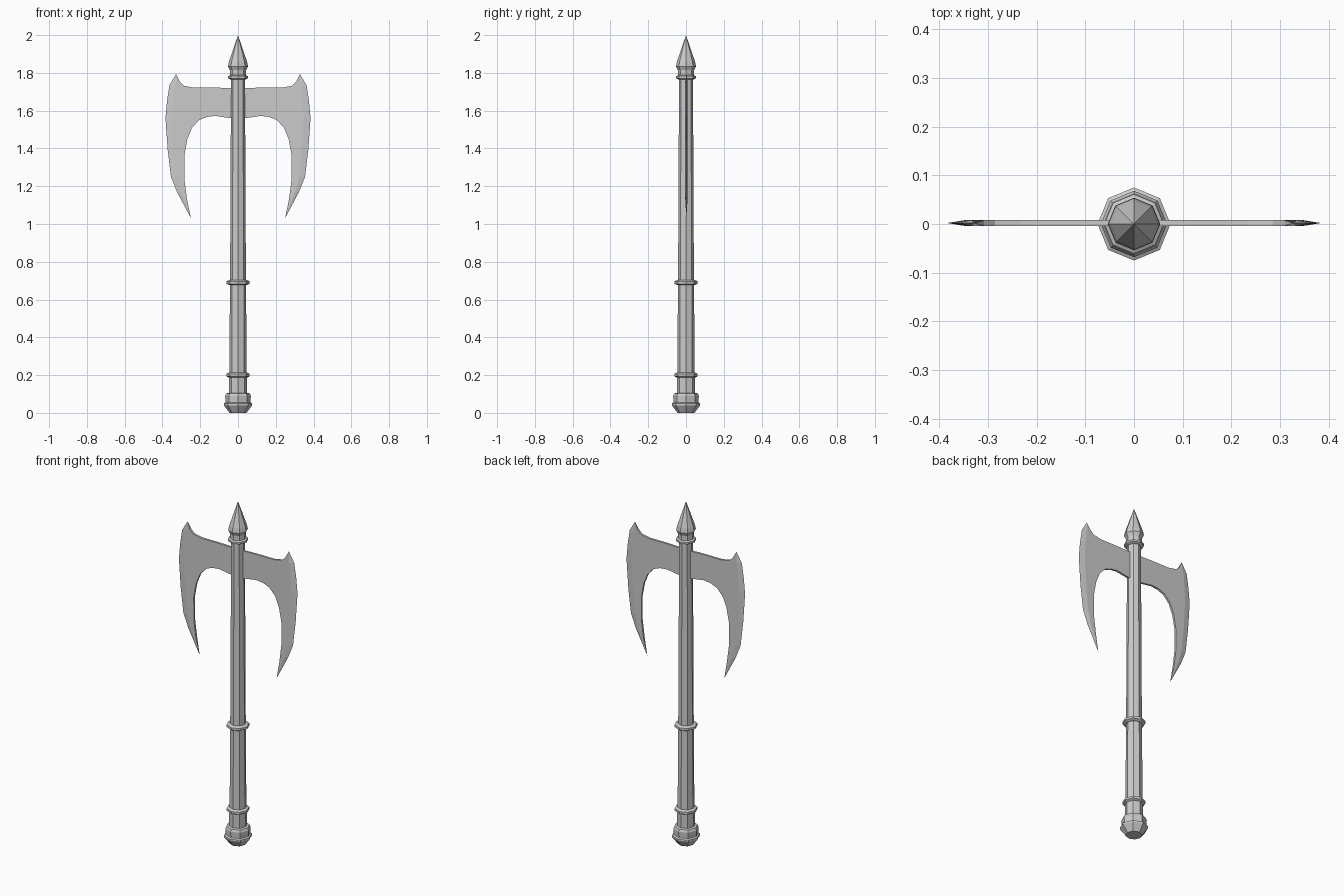
import bpy
import bmesh
import math

cube = bpy.data.objects.get("Cube")
if cube:
    bpy.data.objects.remove(cube, do_unlink=True)

steel = bpy.data.materials.new("steel_grey")
steel.use_nodes = True
GREY = (0.6, 0.6, 0.6, 1)
steel.diffuse_color = GREY
steel.node_tree.nodes["Principled BSDF"].inputs["Base Color"].default_value = GREY


def finish(name, bm):
    bmesh.ops.recalc_face_normals(bm, faces=bm.faces)
    mesh = bpy.data.meshes.new(name)
    bm.to_mesh(mesh)
    bm.free()
    mesh.materials.append(steel)
    obj = bpy.data.objects.new(name, mesh)
    bpy.context.collection.objects.link(obj)
    return obj


def turned(name, profile, sides=8):
    """Closed octagonal lathe part from (radius, height) pairs."""
    bm = bmesh.new()
    rings = []
    for r, z in profile:
        if r == 0:
            rings.append([bm.verts.new((0, 0, z))] * sides)
            continue
        angles = [math.tau * i / sides for i in range(sides)]
        rings.append([bm.verts.new((r * math.cos(a), r * math.sin(a), z)) for a in angles])
    for low, high in zip(rings, rings[1:]):
        for i in range(sides):
            j = (i + 1) % sides
            corners = dict.fromkeys((low[i], low[j], high[j], high[i]))
            bm.faces.new(list(corners))
    for ring in (rings[0], rings[-1]):
        if ring[0] is not ring[1]:
            bm.faces.new(ring)
    return finish(name, bm)


def collar(name, z, r, height):
    h = height / 2
    turned(name, [(r - 0.012, z - h), (r, z - h * 0.5), (r, z + h * 0.5), (r - 0.012, z + h)])


# Shaft, pommel and spear point
turned("pommel", [(0.045, 0), (0.075, 0.04), (0.075, 0.05), (0.066, 0.055),
                  (0.068, 0.09), (0.062, 0.103), (0.048, 0.106)])
turned("lower_grip", [(0.048, 0.1), (0.048, 0.2)])
turned("upper_grip", [(0.045, 0.2), (0.043, 0.69)])
turned("shaft", [(0.042, 0.69), (0.037, 1.77)])
turned("top_neck", [(0.043, 1.77), (0.043, 1.825)])
turned("spear_point", [(0.043, 1.815), (0.053, 1.835), (0.048, 1.86), (0, 2)])
collar("grip_collar", 0.2, 0.061, 0.026)
collar("middle_collar", 0.69, 0.061, 0.026)
collar("top_collar", 1.777, 0.054, 0.022)

# Double blade: half outline with a ground cutting edge, mirrored
HALF, MID_Y = 0.006, 0.002
top_tip, low_tip = (0.328, 1.793), (0.249, 1.03)
top_edge = [(0, 1.72), (0.04, 1.72), (0.12, 1.722), (0.235, 1.722), (0.285, 1.732), (0.308, 1.753)]
cutting_edge = [(0.363, 1.735), (0.376, 1.65), (0.384, 1.56), (0.372, 1.39), (0.355, 1.25), (0.323, 1.17)]
crease = [(0.334, 1.73), (0.343, 1.65), (0.347, 1.56), (0.338, 1.39), (0.323, 1.25), (0.303, 1.17)]
inner_edge = [(0.27, 1.13), (0.283, 1.23), (0.284, 1.365), (0.268, 1.45), (0.243, 1.51),
              (0.206, 1.55), (0.165, 1.567), (0.12, 1.572), (0.04, 1.56), (0, 1.56)]

bm = bmesh.new()


def points(outline, y):
    return [bm.verts.new((x, MID_Y + y, z)) for x, z in outline]


tips = points([top_tip, low_tip], 0)
edge = [tips[0]] + points(cutting_edge, 0) + [tips[1]]
rims = []
for y in (-HALF, HALF):
    top, ridge, inner = (points(o, y) for o in (top_edge, crease, inner_edge))
    bm.faces.new(top + [tips[0]] + ridge + [tips[1]] + inner)
    ridge = [tips[0]] + ridge + [tips[1]]
    for i in range(len(edge) - 1):
        bm.faces.new(list(dict.fromkeys((ridge[i], edge[i], edge[i + 1], ridge[i + 1]))))
    rims.append((top + [tips[0]], [tips[1]] + inner))
for front, back in zip(*rims):
    for i in range(len(front) - 1):
        bm.faces.new(list(dict.fromkeys((front[i], front[i + 1], back[i + 1], back[i]))))
blade = finish("double_blade", bm)
mirror = blade.modifiers.new("mirror", 'MIRROR')
mirror.use_axis[0] = True
